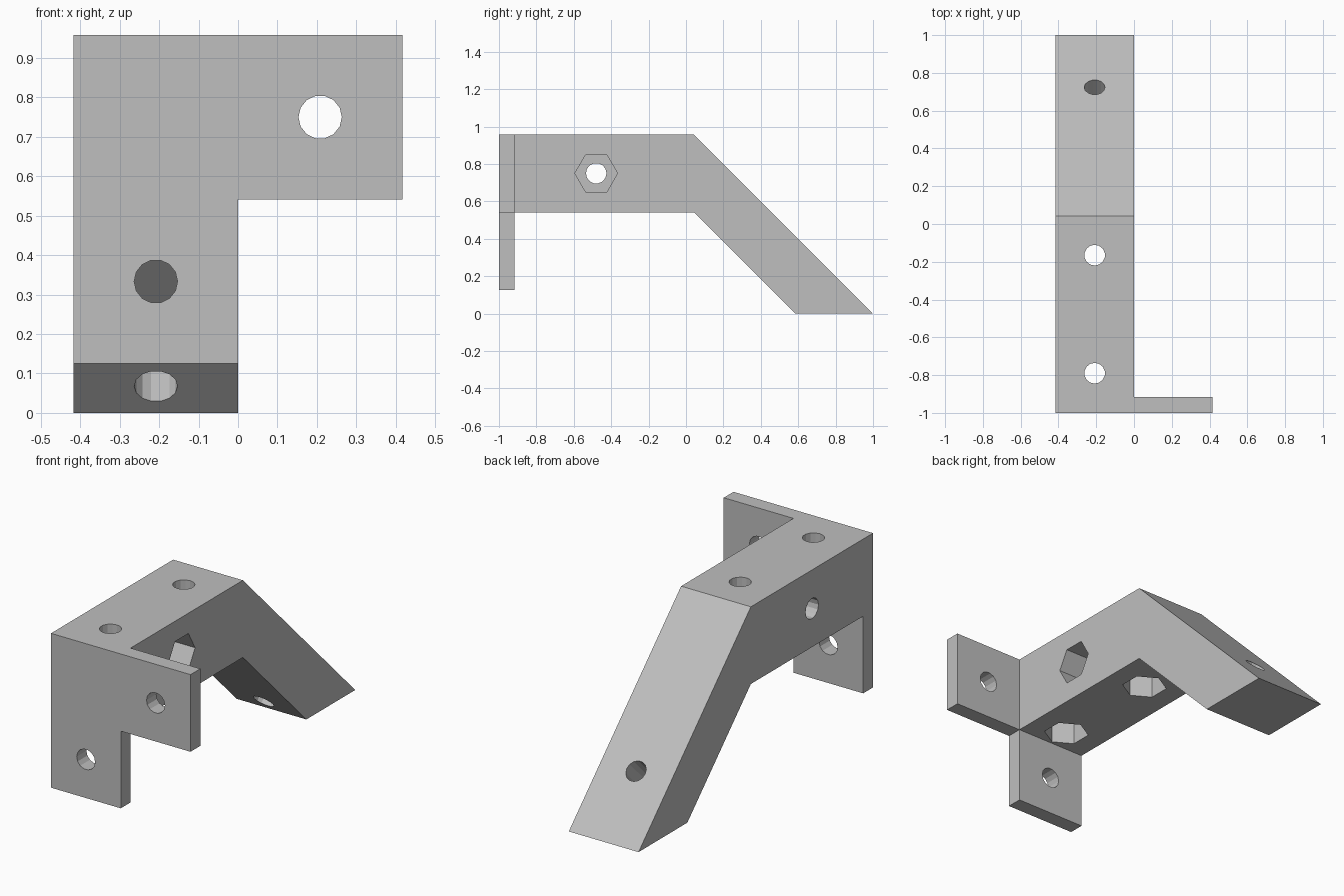
import bpy
import bmesh
import math
from mathutils import Vector

cube = bpy.data.objects.get("Cube")
if cube:
    bpy.data.objects.remove(cube, do_unlink=True)

W = 5 / 12           # width and height of the beam
T = 1 / 12           # plate thickness
TOP = 23 / 24        # height of the bracket
MID = -W / 2         # centre line of the beam in x
HOLE_R, HEX_R = 0.055, 0.114

grey = bpy.data.materials.new("plain_grey")
grey.use_nodes = True
colour = (0.52, 0.52, 0.52, 1)
grey.diffuse_color = colour
grey.node_tree.nodes["Principled BSDF"].inputs["Base Color"].default_value = colour


def prism(name, points, offset):
    """Extrude a flat outline along the offset vector."""
    bm = bmesh.new()
    face = bm.faces.new([bm.verts.new(p) for p in points])
    moved = bmesh.ops.extrude_face_region(bm, geom=[face])["geom"]
    verts = [v for v in moved if isinstance(v, bmesh.types.BMVert)]
    bmesh.ops.translate(bm, vec=Vector(offset), verts=verts)
    bmesh.ops.recalc_face_normals(bm, faces=bm.faces[:])
    mesh = bpy.data.meshes.new(name)
    bm.to_mesh(mesh)
    bm.free()
    mesh.materials.append(grey)
    obj = bpy.data.objects.new(name, mesh)
    bpy.context.collection.objects.link(obj)
    return obj


def combine(body, tool, operation):
    """Apply a boolean to the body and remove the tool."""
    mod = body.modifiers.new("cut", "BOOLEAN")
    mod.operation, mod.solver, mod.object = operation, "EXACT", tool
    bpy.context.view_layer.objects.active = body
    bpy.ops.object.modifier_apply(modifier=mod.name)
    bpy.data.objects.remove(tool, do_unlink=True)


def bore(body, centre, axis, u, radius, sides, half):
    """Cut a straight polygonal hole whose first corner lies along u."""
    axis, u, centre = Vector(axis).normalized(), Vector(u), Vector(centre)
    v = axis.cross(u)
    ring = []
    for i in range(sides):
        a = math.tau * i / sides
        ring.append(centre - axis * half + (u * math.cos(a) + v * math.sin(a)) * radius)
    combine(body, prism("cutter", ring, axis * half * 2), "DIFFERENCE")


# Bent beam, with its foot cut level with the ground
low = TOP - W
side = [(-1, TOP), (1 - TOP, TOP), (1, 0), (1 - W, 0), (1 - TOP, low), (-1, low)]
bracket = prism("angled_bracket", [(-W, y, z) for y, z in side], (W, 0, 0))

# L-shaped mounting plate across the front
front = [(-W, TOP), (W, TOP), (W, low), (0, low), (0, low - W), (-W, low - W)]
plate = prism("mounting_plate", [(x, -1, z) for x, z in front], (0, T, 0))
combine(bracket, plate, "UNION")

X, Y, Z = (1, 0, 0), (0, 1, 0), (0, 0, 1)

# Round holes through the plate
for x, z in ((MID, low - W / 2), (-MID, TOP + MID)):
    bore(bracket, (x, -1 + T / 2, z), Y, X, HOLE_R, 14, 0.1)

# Vertical bolt holes with hexagonal nut pockets underneath
for y in (-0.79, -0.165):
    bore(bracket, (MID, y, TOP + MID), Z, Y, HOLE_R, 14, 0.3)
    bore(bracket, (MID, y, low), Z, Y, HEX_R, 6, W - T)

# Sideways bolt hole with its nut pocket
bore(bracket, (MID, -0.48, TOP + MID), X, Y, HOLE_R, 14, 0.3)
bore(bracket, (0, -0.48, TOP + MID), X, Y, HEX_R, 6, W - T)

# Hole square through the sloping leg
bore(bracket, (MID, 0.62, 0.172), (0, 1, 1), X, HOLE_R, 14, 0.35)

bracket.data.materials.clear()
bracket.data.materials.append(grey)
for poly in bracket.data.polygons:
    poly.material_index = 0
    poly.use_smooth = False
